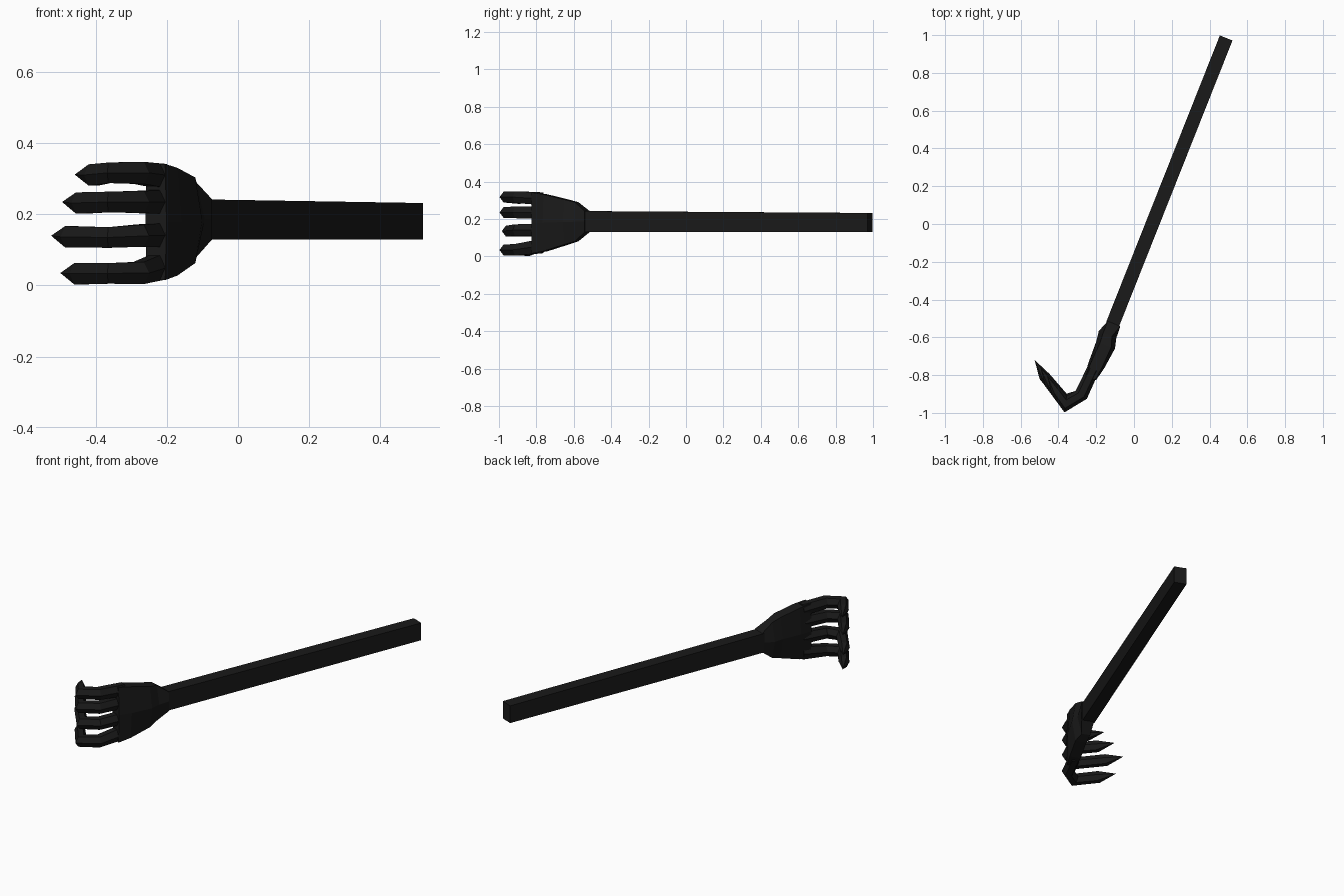
import bpy, bmesh, math
from mathutils import Vector

if "Cube" in bpy.data.objects:
    bpy.data.objects.remove(bpy.data.objects["Cube"])

black = bpy.data.materials.new("black")
black.diffuse_color = (0.01, 0.01, 0.01, 1)
black.use_nodes = True
black.node_tree.nodes["Principled BSDF"].inputs["Base Color"].default_value = black.diffuse_color

AXIS = Vector((0.374, 0.927))     # handle direction in plan
SIDE = Vector((-0.927, 0.374))    # across the handle in plan


def loft(name, rings):
    """Skin a list of equal-sized rings (or a single-point tip at the end)."""
    bm = bmesh.new()
    loops = [[bm.verts.new(p) for p in r] for r in rings]
    for a, b in zip(loops, loops[1:]):
        n = len(a)
        for i in range(n):
            j = (i + 1) % n
            if len(b) == 1:
                bm.faces.new((a[i], a[j], b[0]))
            else:
                bm.faces.new((a[i], a[j], b[j], b[i]))
    bm.faces.new(loops[0])
    if len(loops[-1]) > 2:
        bm.faces.new(loops[-1])
    bmesh.ops.recalc_face_normals(bm, faces=bm.faces)
    me = bpy.data.meshes.new(name)
    bm.to_mesh(me)
    bm.free()
    me.materials.append(black)
    ob = bpy.data.objects.new(name, me)
    bpy.context.collection.objects.link(ob)
    return ob


def section(center, lo, hi, edge, mid):
    """Six-sided upright section: edge/mid are half thicknesses."""
    c, zm = Vector(center), (lo + hi) / 2
    pts = [(edge, lo), (mid, zm), (edge, hi), (-edge, hi), (-mid, zm), (-edge, lo)]
    return [(*(c + SIDE * s), z) for s, z in pts]


def hexagon(inner, outer, z, hz):
    """Hexagonal tine section spanning two plan points."""
    c, h = (inner + outer) / 2, (inner - outer) / 2
    ring = []
    for i in range(6):
        a = math.radians(60 * i)
        ring.append((*(c + h * math.cos(a)), z + hz / 0.866 * math.sin(a)))
    return ring


# Handle: long rectangular bar
loft("handle", [section((0.488, 0.985), 0.13, 0.232, 0.036, 0.036),
                section((-0.115, -0.535), 0.13, 0.242, 0.036, 0.036)])

# Palm: flared fan joining the handle to the tines
loft("palm", [section((-0.106, -0.528), 0.13, 0.242, 0.036, 0.036),
              section((-0.140, -0.585), 0.08, 0.29, 0.025, 0.050),
              section((-0.150, -0.640), 0.063, 0.304, 0.032, 0.053),
              section((-0.200, -0.750), 0.028, 0.331, 0.032, 0.044),
              section((-0.231, -0.815), 0.015, 0.342, 0.028, 0.032)])

# Tines: (root z, root half height, mid z, bend z, end z, tip z, shortening, bend shift)
tines = [(0.055, 0.038, 0.035, 0.034, 0.033, 0.035, 0.042, 0.0),
         (0.142, 0.034, 0.140, 0.135, 0.137, 0.140, 0.0, 0.012),
         (0.235, 0.034, 0.235, 0.235, 0.232, 0.235, 0.050, 0.0),
         (0.308, 0.034, 0.317, 0.317, 0.311, 0.312, 0.108, 0.0)]
HOOK = Vector((0.614, -0.788))
for k, (z0, h0, z1, z2, z3, z4, short, lift) in enumerate(tines):
    s, up = HOOK * short, Vector((0, lift))
    tip = Vector((-0.526, -0.72)) + s
    loft(f"tine_{k + 1}", [
        hexagon(Vector((-0.247, -0.757)), Vector((-0.185, -0.782)), z0, h0),
        hexagon(Vector((-0.310, -0.884)), Vector((-0.250, -0.926)), z1, 0.031),
        hexagon(Vector((-0.357, -0.910)) + up, Vector((-0.368, -0.997)) + up, z2, 0.029),
        hexagon(Vector((-0.447, -0.794)) + s, Vector((-0.500, -0.820)) + s, z3, 0.030),
        [(*tip, z4)]])
